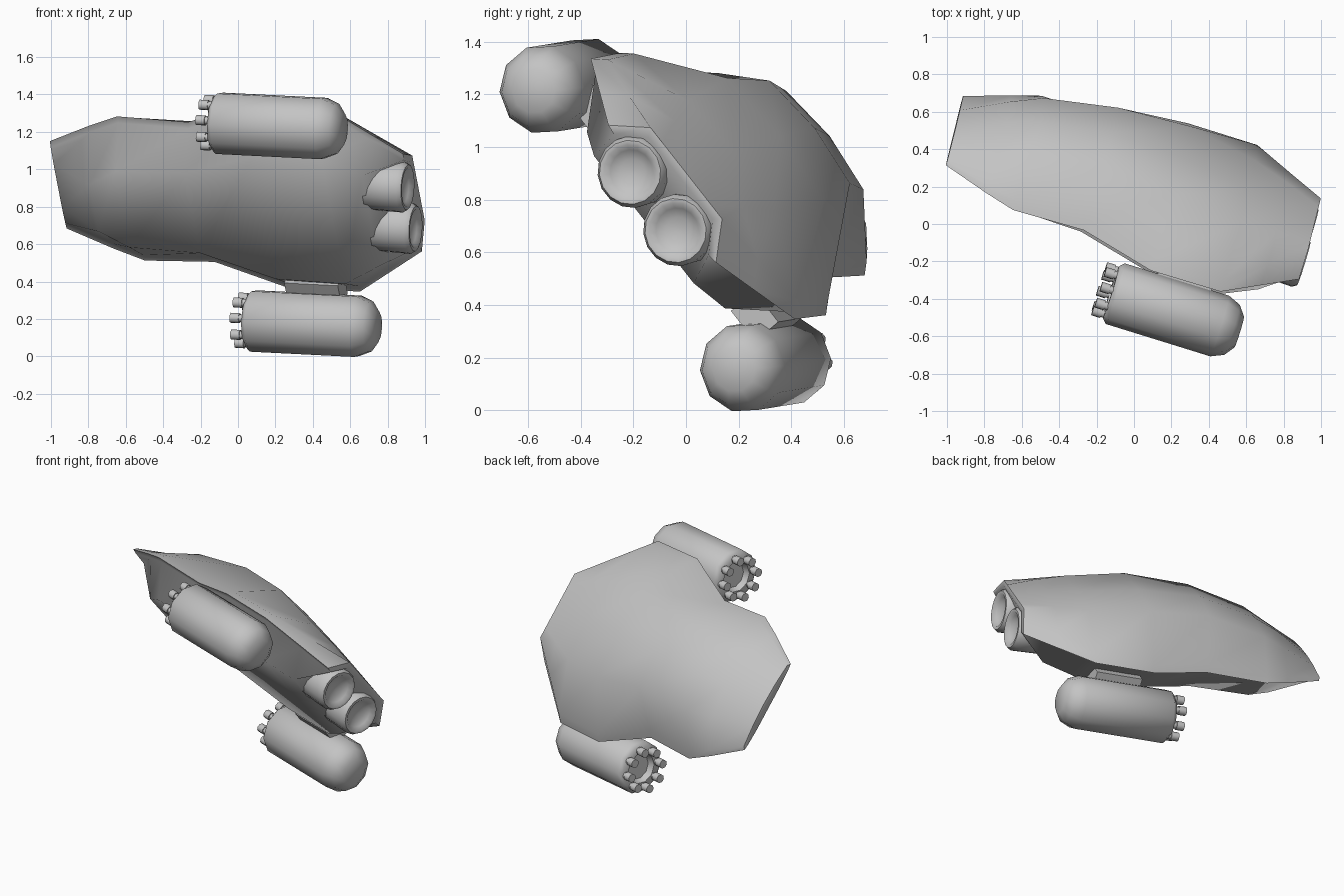
import bpy, bmesh, math
from mathutils import Matrix, Vector

cube = bpy.data.objects.get("Cube")
if cube:
    bpy.data.objects.remove(cube, do_unlink=True)

# One grey finish
grey = bpy.data.materials.new("hull_grey")
grey.use_nodes = True
colour = (0.55, 0.55, 0.55, 1)
grey.diffuse_color = colour
grey.node_tree.nodes["Principled BSDF"].inputs["Base Color"].default_value = colour

# Banked flight frame: local x runs aft, y sideways, z out of the upper hull
aft = Vector((0.954, -0.296, -0.048)).normalized()
side = Vector((0.148, 0.61, -0.778))
side = (side - aft * side.dot(aft)).normalized()
up = aft.cross(side)
frame = Matrix((aft, side, up)).transposed().to_4x4()
frame.translation = -0.555 * side


def finish(name, bm, angle=35):
    bmesh.ops.recalc_face_normals(bm, faces=bm.faces)
    mesh = bpy.data.meshes.new(name)
    bm.to_mesh(mesh)
    bm.free()
    mesh.materials.append(grey)
    obj = bpy.data.objects.new(name, mesh)
    bpy.context.collection.objects.link(obj)
    obj.matrix_world = frame
    bpy.ops.object.select_all(action='DESELECT')
    obj.select_set(True)
    bpy.context.view_layer.objects.active = obj
    bpy.ops.object.shade_smooth_by_angle(angle=math.radians(angle))


def skin(bm, rings):
    """Join successive closed rings of points and cap both ends."""
    loops = [[bm.verts.new(p) for p in ring] for ring in rings]
    for r, s in zip(loops, loops[1:]):
        for i in range(len(r)):
            j = (i + 1) % len(r)
            bm.faces.new((r[i], r[j], s[j], s[i]))
    bm.faces.new(loops[0])
    bm.faces.new(loops[-1])


def lathe(bm, profile, y, z, sides):
    """Turn (x, radius) pairs around a fore-aft axis."""
    turns = [2 * math.pi * (i + 0.5) / sides for i in range(sides)]
    skin(bm, [[(x, y + r * math.cos(t), z + r * math.sin(t)) for t in turns]
              for x, r in profile])


# Hull: station, half width, rim depth, shoulder width/height, ridge, keel width/height
# The keel sweeps up into an open arch over the engines at the last station
stations = [
    (-1.108, 0.30, 0.02, 0.14, 0.725, 0.73, 0.15, 0.68),
    (-0.86, 0.425, 0.03, 0.21, 0.83, 0.86, 0.16, 0.51),
    (-0.70, 0.495, 0.04, 0.24, 0.895, 0.92, 0.26, 0.51),
    (-0.307, 0.48, 0.04, 0.25, 0.975, 1.0, 0.275, 0.51),
    (0.095, 0.64, 0.04, 0.30, 0.96, 0.98, 0.42, 0.50),
    (0.484, 0.635, 0.05, 0.27, 0.89, 0.905, 0.43, 0.50),
    (0.69, 0.478, 0.085, 0.21, 0.855, 0.86, 0.31, 0.52),
    (0.877, 0.335, 0.125, 0.15, 0.815, 0.815, 0.20, 0.785),
]
rim = 0.69
rings = []
for x, w, t, sw, sh, ridge, kw, kh in stations:
    half = [(sw, sh), (w - 0.9 * t, rim + t), (w, rim), (w - 0.04, rim - 0.005), (kw, kh)]
    outline = [(0, ridge)] + half + [(-y, z) for y, z in reversed(half)]
    rings.append([(x, y, z) for y, z in outline])
bm = bmesh.new()
skin(bm, rings)
finish("hull", bm, 60)

engine_profile = [(0.64, 0.10), (0.67, 0.13), (0.86, 0.137), (0.885, 0.122),
                  (0.885, 0.105), (0.865, 0.085), (0.85, 0.05), (0.845, 0.01)]
pod_profile = [(-0.03, 0.01), (-0.03, 0.085), (-0.07, 0.10), (-0.07, 0.145),
               (-0.045, 0.17), (0.54, 0.17), (0.61, 0.14), (0.65, 0.085)]
barrel_profile = [(-0.135, 0.012), (-0.135, 0.028), (-0.085, 0.028),
                  (-0.085, 0.022), (-0.03, 0.022)]

for label, s, pod_z in (("left", -1, 0.48), ("right", 1, 0.425)):
    pod_y = s * 0.657
    # Engine nozzle with dished exhaust
    bm = bmesh.new()
    lathe(bm, engine_profile, s * 0.142, 0.645, 16)
    finish(label + "_engine", bm, 50)

    # Gun pod body
    bm = bmesh.new()
    lathe(bm, pod_profile, pod_y, pod_z, 10)
    finish(label + "_gun_pod", bm, 50)

    # Ring of barrels
    bm = bmesh.new()
    for i in range(8):
        t = math.tau * i / 8
        lathe(bm, barrel_profile, pod_y + 0.122 * math.cos(t),
              pod_z + 0.122 * math.sin(t), 8)
    finish(label + "_barrels", bm, 50)

    # Pylon between hull and pod
    bm = bmesh.new()
    place = Matrix.Translation((0.29, s * 0.52, 0.56)) @ Matrix.Diagonal((0.30, 0.15, 0.12, 1))
    bmesh.ops.create_cube(bm, size=1, matrix=place)
    finish(label + "_pylon", bm)
